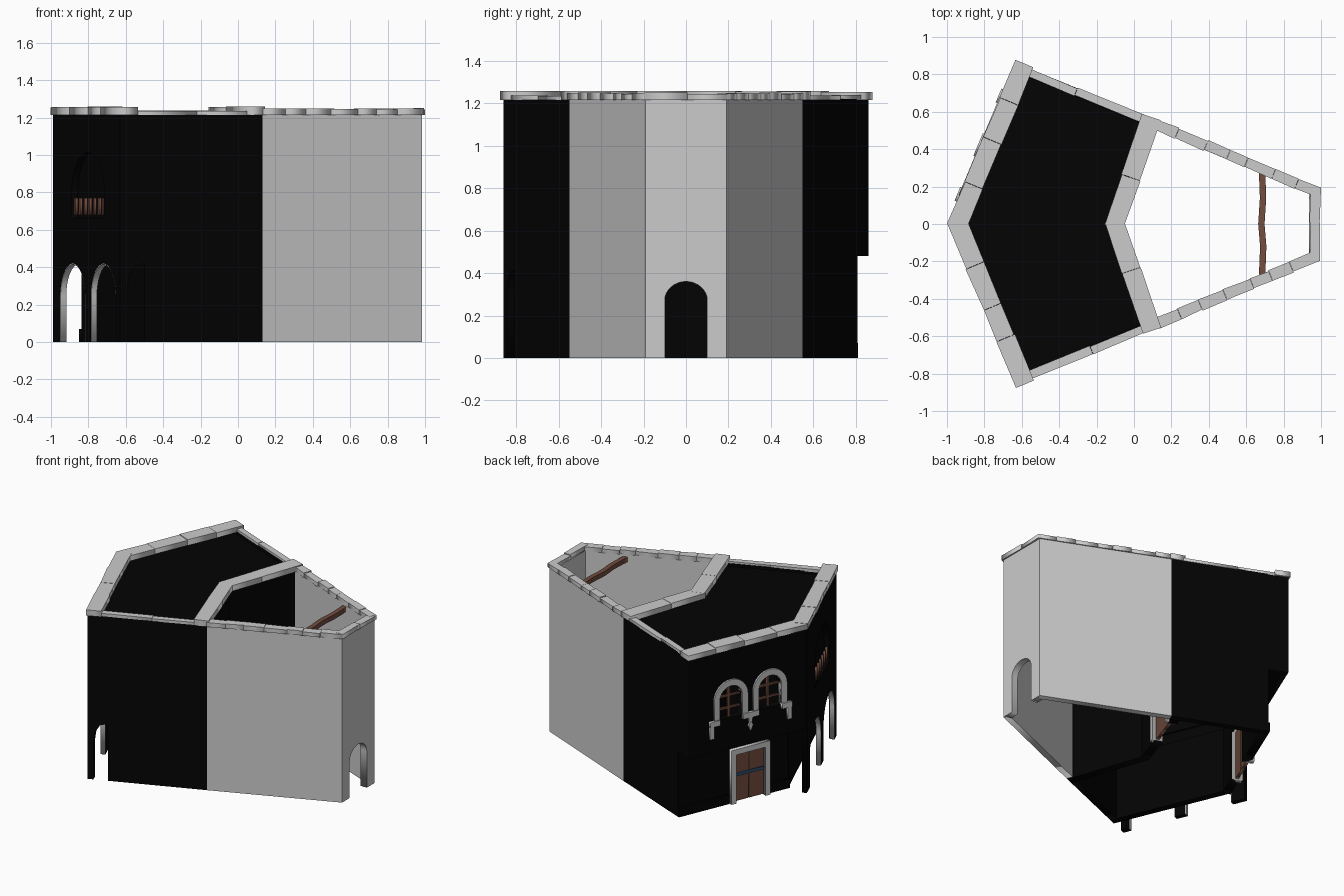
import bpy, math, random
from mathutils import Matrix, Vector

if "Cube" in bpy.data.objects:
    bpy.data.objects.remove(bpy.data.objects["Cube"])
random.seed(4)


def material(name, rgb):
    m = bpy.data.materials.new(name)
    m.diffuse_color = (*rgb, 1)
    m.use_nodes = True
    m.node_tree.nodes["Principled BSDF"].inputs["Base Color"].default_value = m.diffuse_color
    return m


BLACK = material("dark_plaster", (0.001, 0.001, 0.001))
WOOD = material("wood", (0.17, 0.075, 0.05))
BLUE = material("blue_iron", (0.03, 0.08, 0.16))

# Plan corners, mirrored in y
NW, SW = (-0.63, 0.86), (-0.63, -0.86)
APEX = (-0.99, 0.0)
MN, MS = (0.13, 0.548), (0.13, -0.548)
NE, SE = (0.985, 0.19), (0.985, -0.19)
VN, VM, VS = (0.09, 0.56), (-0.10, 0.0), (0.09, -0.56)
TOP, MID = 1.22, 0.48


def length(p, q):
    return (Vector(q) - Vector(p)).length


def solid(name, outlines, matrix, d0, d1, mat=None):
    """Fill outlines (inner ones become holes) and extrude from d0 to d1."""
    cu = bpy.data.curves.new(name, 'CURVE')
    cu.dimensions = '2D'
    cu.fill_mode = 'BOTH'
    cu.extrude = (d1 - d0) / 2
    for pts in outlines:
        s = cu.splines.new('POLY')
        s.points.add(len(pts) - 1)
        for sp, (u, v) in zip(s.points, pts):
            sp.co = (u, v, 0, 1)
        s.use_cyclic_u = True
    tmp = bpy.data.objects.new(name + "_tmp", cu)
    bpy.context.collection.objects.link(tmp)
    bpy.context.view_layer.update()
    me = bpy.data.meshes.new_from_object(
        tmp.evaluated_get(bpy.context.evaluated_depsgraph_get()))
    bpy.data.objects.remove(tmp)
    me.transform(matrix @ Matrix.Translation((0, 0, (d0 + d1) / 2)))
    me.materials.clear()
    if mat:
        me.materials.append(mat)
    ob = bpy.data.objects.new(name, me)
    bpy.context.collection.objects.link(ob)
    return ob


def frame(p, q, flat=False):
    """Axes of a wall: along / up / outward, or along / inward / up when flat."""
    p, q = Vector((*p, 0)), Vector((*q, 0))
    x = (q - p).normalized()
    up = Vector((0, 0, 1))
    n = x.cross(up)
    y, w = (-n, up) if flat else (up, n)
    m = Matrix((x, y, w)).transposed().to_4x4()
    m.translation = p
    return m


def panel(name, p, q, outlines, d0, d1, mat=None):
    return solid(name, outlines, frame(p, q), d0, d1, mat)


def rect(u0, u1, v0, v1):
    return [(u0, v0), (u1, v0), (u1, v1), (u0, v1)]


def arch(c, r, z0, spring, rise=None, n=16):
    """Arched opening outline, running from bottom left to bottom right."""
    rise = rise or r
    top = [(c - r * math.cos(math.pi * i / n), spring + rise * math.sin(math.pi * i / n))
           for i in range(n + 1)]
    return [(c - r, z0)] + top + [(c + r, z0)]


F = length(NW, APEX)
S = length(SW, MS)
R = length(MS, SE)
E = length(SE, NE)
V = length(VN, VM)

# North-west facade: overhanging upper floor with two windows
WIN = (0.325, 0.635)
panel("northwest_upper_wall", NW, APEX,
      [rect(0, F, MID, TOP)] + [arch(c, 0.09, 0.71, 0.86) for c in WIN], -0.05, 0, BLACK)
for i, c in enumerate(WIN):
    outer, inner = arch(c, 0.135, 0.69, 0.86), arch(c, 0.09, 0.69, 0.86)
    panel(f"window_surround_{i}", NW, APEX, [outer + inner[::-1]], -0.03, 0.012)
    panel(f"window_bar_upright_{i}", NW, APEX, [rect(c - .008, c + .008, .71, .945)], -.035, -.02, WOOD)
    for z in (0.77, 0.86):
        panel(f"window_bar_cross_{i}", NW, APEX, [rect(c - .09, c + .09, z, z + .014)], -.035, -.02, WOOD)
# Sill pieces, end brackets and central drop
for name, a, b in (("left", 0.155, 0.235), ("middle", 0.415, 0.545), ("right", 0.725, 0.805)):
    panel(f"sill_{name}", NW, APEX, [rect(a, b, 0.68, 0.72)], -0.01, 0.02)
for name, a in (("left", 0.155), ("right", 0.772)):
    panel(f"sill_bracket_{name}", NW, APEX, [rect(a, a + 0.033, 0.59, 0.68)], -0.01, 0.015)
panel("sill_drop", NW, APEX, [[(.465, .68), (.472, .64), (.462, .62), (.48, .58),
                               (.498, .62), (.488, .64), (.495, .68)]], -0.01, 0.015)

# Recessed ground floor walls
DC = 0.56
panel("northwest_lower_wall", NW, APEX,
      [[(0, 0), (DC - .12, 0), (DC - .12, .36), (DC + .12, .36), (DC + .12, 0),
        (F - .06, 0), (F - .06, MID), (0, MID)]], -0.19, -0.14, BLACK)
panel("southwest_lower_wall", APEX, SW, [rect(0.06, F, 0, MID)], -0.19, -0.14, BLACK)
for a, b in ((0, DC - .16), (DC + .16, F - .05)):
    panel("plinth", NW, APEX, [rect(a, b, 0, 0.07)], -0.15, -0.13, BLACK)


# Double door with stone frame; d is the wall face
def door(tag, p, q, c, d):
    panel(f"door_frame_{tag}", p, q, [[(c - .155, 0), (c - .155, .4), (c + .155, .4), (c + .155, 0),
                                    (c + .115, 0), (c + .115, .36), (c - .115, .36), (c - .115, 0)]],
          d - 0.055, d + 0.02)
    for k, a in enumerate((c - .115, c + .002)):
        panel(f"door_leaf_{tag}_{k}", p, q, [rect(a, a + .113, 0.005, 0.36)], d - .03, d - .008, WOOD)
    panel(f"door_band_{tag}", p, q, [rect(c - .115, c + .115, .19, .212)], d - .01, d, BLUE)


door("front", NW, APEX, DC, -0.13)

# South-west facade: arcade below, balcony window above
panel("southwest_wall", APEX, SW,
      [[(0, 0)] + arch(0.275, 0.175, 0, 0.245) + arch(0.70, 0.175, 0, 0.245)
       + [(F, 0), (F, TOP), (0, TOP)], arch(0.485, 0.225, 0.66, 0.79)], -0.035, 0, BLACK)
for i, c in enumerate((0.275, 0.70)):
    panel(f"arcade_lining_{i}", APEX, SW,
          [arch(c, 0.176, 0, 0.245) + arch(c, 0.17, 0, 0.245)[::-1]], -0.034, -0.001)
for i in range(7):
    t = 0.29 + 0.065 * i
    panel(f"balcony_bar_{i}", APEX, SW, [rect(t - .009, t + .009, 0.68, 0.77)], -0.02, -0.005, WOOD)
panel("balcony_back", APEX, SW, [arch(0.485, 0.23, 0.65, 0.79)], -0.05, -0.036, BLACK)

# Long side walls: dark front half, grey rear half
panel("south_front_wall", SW, MS,
      [[(0, 0), (.04, 0), (.04, .27), (.052, .35), (.085, .405), (.14, .42), (.14, 0),
        (S, 0), (S, TOP), (0, TOP)]], -0.045, 0, BLACK)
panel("north_front_wall", MN, NW,
      [[(0, 0), (S - .14, 0), (S - .14, MID), (S, MID), (S, TOP), (0, TOP)]], -0.045, 0, BLACK)
panel("south_rear_wall", MS, SE, [rect(0, R, 0, TOP)], -0.045, 0)
panel("north_rear_wall", NE, MN, [rect(0, R, 0, TOP)], -0.045, 0)
panel("east_wall", SE, NE, [[(0, 0)] + arch(E / 2, 0.1, 0, 0.27, 0.09)
                           + [(E, 0), (E, TOP), (0, TOP)]], -0.05, 0)

# Middle bent wall between rooms and courtyard
MD = 0.22
panel("middle_wall_north", VN, VM,
      [[(0, 0), (MD - .12, 0), (MD - .12, .36), (MD + .12, .36), (MD + .12, 0),
        (V + .01, 0), (V + .01, TOP), (0, TOP)]], -0.03, 0.03, BLACK)
panel("middle_wall_south", VM, VS, [rect(-.01, V, 0, TOP)], -0.03, 0.03, BLACK)
door("court", VM, VN, V - MD, 0.03)

# Flat roof behind the parapet, and the soffit under the overhang
solid("flat_roof", [[(-.62, .85), (-.98, 0), (-.62, -.85), (.1, -.545), (-.09, 0), (.1, .545)]],
      Matrix.Identity(4), 1.18, 1.2, BLACK)
solid("overhang_soffit", [[(-.62, .85), (-.98, 0), (-.62, -.85), (-.49, -.80), (-.82, 0), (-.49, .80)]],
      Matrix.Identity(4), MID, MID + 0.015, BLACK)


# Coping stones
def coping(name, p, q, n, d_in, d_out, z1, a=0.0, b=0.0):
    """Row of n touching stones with slightly uneven edges and heights."""
    total = length(p, q) + a + b
    m = frame(p, q, flat=True)
    cuts = [-a] + [-a + total * (i + random.uniform(-.15, .15)) / n for i in range(1, n)] + [total - a]
    for i in range(n):
        j = [random.uniform(0, 0.008) for _ in range(5)]
        t0, t1 = cuts[i], cuts[i + 1] - (0.001 if i < n - 1 else 0)
        solid(f"{name}_{i}", [[(t0, -d_out + j[0]), (t1, -d_out + j[1]),
                               (t1, d_in - j[2]), (t0, d_in - j[3])]], m, 1.215, z1 - j[4])


coping("coping_northwest", NW, APEX, 4, 0.10, 0.012, 1.26, 0.015, 0.004)
coping("coping_southwest", APEX, SW, 4, 0.10, 0.012, 1.26, 0.004, 0.015)
coping("coping_middle_north", VN, VM, 2, 0.055, 0.055, 1.26, 0.012, 0.022)
coping("coping_middle_south", VM, VS, 2, 0.055, 0.055, 1.26, 0.022, 0.012)
coping("coping_south_front", SW, MS, 2, 0.047, 0.006, 1.24)
coping("coping_north_front", MN, NW, 2, 0.047, 0.006, 1.24)
coping("coping_south_rear", MS, SE, 7, 0.052, 0.014, 1.25, 0, 0.005)
coping("coping_north_rear", NE, MN, 7, 0.052, 0.014, 1.25, 0.005, 0)
coping("coping_east", SE, NE, 2, 0.048, 0.015, 1.25, 0.005, 0.005)

# Crooked beam across the courtyard
beam = [(-.27, 0), (-.12, .006), (0, -.004), (.14, .005), (.27, 0)]
edge = [(0.668 + o, y) for y, o in beam]
solid("courtyard_beam", [edge + [(x + 0.034, y) for x, y in reversed(edge)]],
      Matrix.Identity(4), 1.165, 1.2, WOOD)
